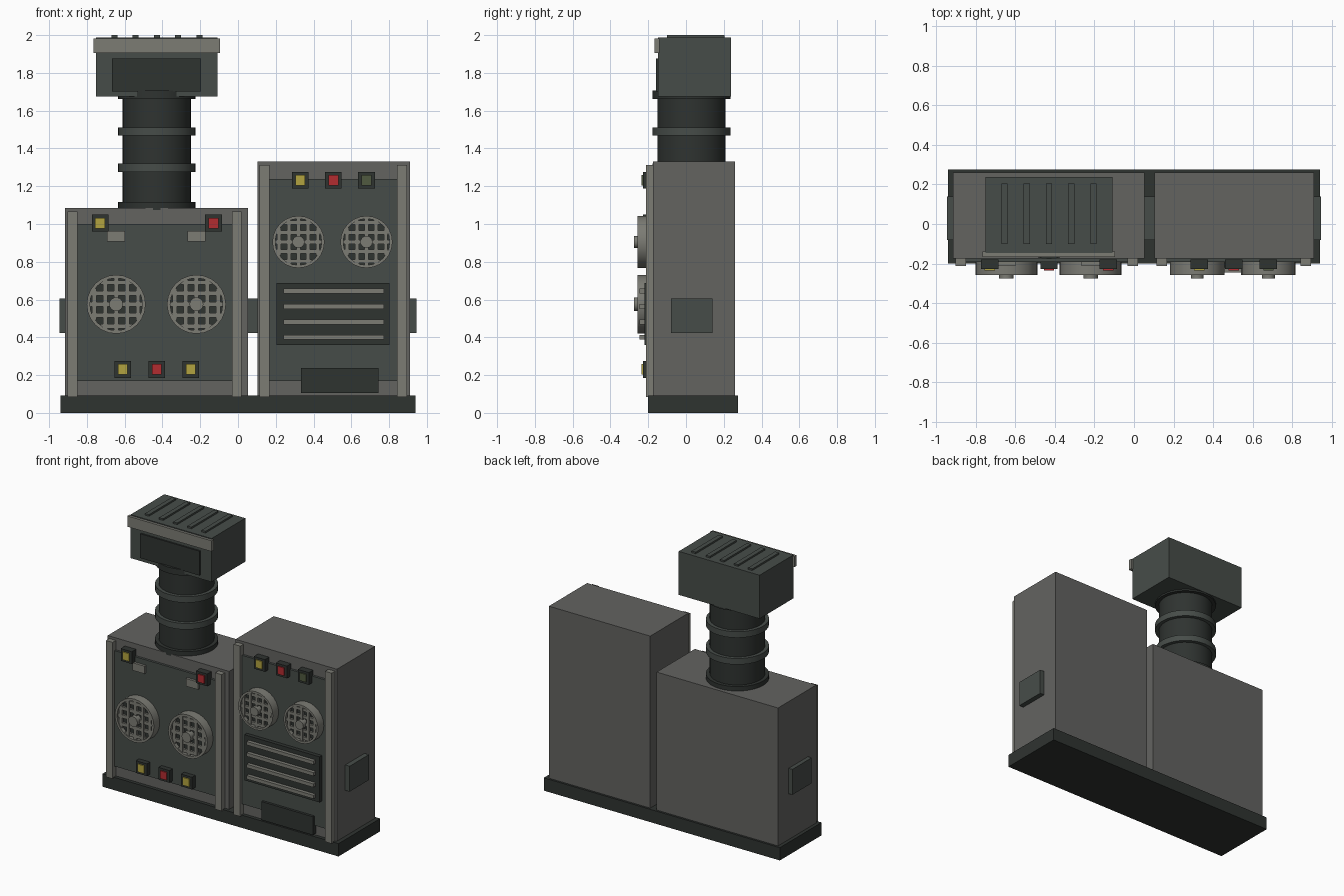
import bpy, math

if "Cube" in bpy.data.objects:
    bpy.data.objects.remove(bpy.data.objects["Cube"])


def mat(name, c):
    m = bpy.data.materials.new(name)
    m.diffuse_color = (*c, 1)
    m.use_nodes = True
    m.node_tree.nodes["Principled BSDF"].inputs["Base Color"].default_value = m.diffuse_color
    return m


BODY = mat("body_grey", (0.125, 0.125, 0.118))
PANEL = mat("panel_green_grey", (0.062, 0.073, 0.066))
DARK = mat("dark_grey", (0.028, 0.033, 0.030))
TRIM = mat("light_trim", (0.20, 0.20, 0.175))
YELLOW = mat("yellow_light", (0.45, 0.37, 0.05))
RED = mat("red_light", (0.45, 0.025, 0.03))
GREEN = mat("dim_green_light", (0.08, 0.10, 0.05))


def box(name, x, y, z, m):
    """Box from (min, max) ranges on each axis."""
    bpy.ops.mesh.primitive_cube_add(size=1, location=[(a + b) / 2 for a, b in (x, y, z)])
    o = bpy.context.object
    o.name = name
    o.scale = [b - a for a, b in (x, y, z)]
    bpy.ops.object.transform_apply(location=False, rotation=False, scale=True)
    o.data.materials.append(m)
    return o


def cyl(name, r, c, depth, m, front=False, sides=24):
    bpy.ops.mesh.primitive_cylinder_add(
        vertices=sides, radius=r, depth=depth, location=c,
        rotation=(math.pi / 2 if front else 0, 0, 0))
    o = bpy.context.object
    o.name = name
    o.data.materials.append(m)
    bpy.ops.object.shade_smooth_by_angle(angle=math.radians(35))
    return o


def ring(name, ro, ri, x, z, y0, y1, m, n=24):
    """Square-section ring facing the front."""
    verts, faces = [], []
    for i in range(n):
        a = 2 * math.pi * i / n
        for r, y in ((ro, y0), (ri, y0), (ri, y1), (ro, y1)):
            verts.append((x + r * math.cos(a), y, z + r * math.sin(a)))
        j = (i + 1) % n
        for k in range(4):
            l = (k + 1) % 4
            faces.append((4 * i + k, 4 * i + l, 4 * j + l, 4 * j + k))
    me = bpy.data.meshes.new(name)
    me.from_pydata(verts, [], faces)
    me.materials.append(m)
    o = bpy.data.objects.new(name, me)
    bpy.context.collection.objects.link(o)
    bpy.context.view_layer.objects.active = o
    bpy.ops.object.select_all(action='DESELECT')
    o.select_set(True)
    bpy.ops.object.shade_smooth_by_angle(angle=math.radians(35))


def fan(name, x, z, r):
    cyl(name + "_back", r * 0.95, (x, -0.205, z), 0.05, DARK, True)
    ring(name + "_rim", r, r * 0.89, x, z, -0.257, -0.18, TRIM)
    for i in range(-2, 3):
        d = i * r * 0.37
        h = math.sqrt((r * 0.91) ** 2 - d * d)
        w = r * 0.075
        box(name + "_bar_v", (x + d - w, x + d + w), (-0.25, -0.235), (z - h, z + h), TRIM)
        box(name + "_bar_h", (x - h, x + h), (-0.248, -0.233), (z + d - w, z + d + w), TRIM)
    cyl(name + "_hub", r * 0.235, (x, -0.25, z), 0.05, TRIM, True, 16)


def lamp(x, z, m):
    box("lamp_frame", (x - .044, x + .044), (-0.228, -0.18), (z - .044, z + .044), DARK)
    box("lamp_lens", (x - .026, x + .026), (-0.236, -0.22), (z - .028, z + .028), m)


def cabinet(name, x0, x1, top, panel_top, strips):
    box(name, (x0, x1), (-0.175, 0.26), (0.085, top), BODY)
    box(name + "_panel", (x0 + .06, x1 - .06), (-0.192, -0.17), (0.168, panel_top), PANEL)
    for s in strips:
        box(name + "_corner_strip", (s, s + .052), (-0.213, -0.17), (0.085, top - .018), TRIM)


# Plinth and cabinets
box("base", (-0.94, 0.94), (-0.2, 0.275), (0, 0.092), DARK)
cabinet("left_cabinet", -0.915, 0.052, 1.085, 1.0, (-0.902, -0.033))
cabinet("right_cabinet", 0.103, 0.91, 1.33, 1.238, (0.115, 0.843))

# Side boxes and the connector in the gap
for x in ((-0.945, -0.90), (0.04, 0.115), (0.90, 0.945)):
    box("side_box", x, (-0.08, 0.14), (0.422, 0.605), PANEL)

# Fans
for x in (-0.645, -0.22):
    fan("left_fan", x, 0.575, 0.156)
    box("fan_tag", (x - .048, x + .048), (-0.21, -0.18), (0.907, 0.962), TRIM)
for x in (0.32, 0.68):
    fan("right_fan", x, 0.905, 0.138)

# Indicator lamps
for x, z, m in ((-.73, 1.005, YELLOW), (-.13, 1.005, RED), (-.61, .23, YELLOW),
                (-.43, .23, RED), (-.25, .23, YELLOW), (.33, 1.232, YELLOW),
                (.505, 1.232, RED), (.68, 1.232, GREEN)):
    lamp(x, z, m)

# Louvre and lower vent of the right cabinet
box("louvre_back", (0.205, 0.803), (-0.22, -0.18), (0.36, 0.688), DARK)
for i in range(4):
    z = 0.40 + i * 0.0817
    box("louvre_slat", (0.24, 0.772), (-0.245, -0.21), (z - .0125, z + .0125), TRIM)
box("lower_vent", (0.333, 0.743), (-0.21, -0.17), (0.105, 0.237), DARK)

# Chimney pipe with flanges
CX, CY = -0.43, 0.029
cyl("chimney_pipe", 0.181, (CX, CY, 1.38), 0.62, DARK, sides=32)
for z in (1.095, 1.297, 1.49, 1.685):
    cyl("pipe_flange", 0.206, (CX, CY, z), 0.044, PANEL if z in (1.297, 1.49) else DARK, sides=32)

# Hood with brow, opening and top ribs
box("hood", (-0.752, -0.108), (-0.147, 0.237), (1.675, 1.988), PANEL)
box("hood_brow", (-0.765, -0.095), (-0.166, -0.14), (1.905, 1.982), TRIM)
box("hood_opening", (-0.668, -0.195), (-0.158, -0.14), (1.702, 1.877), DARK)
for i in range(5):
    x = CX + (i - 2) * 0.1125
    box("hood_rib", (x - .016, x + .016), (-0.1, 0.205), (1.98, 2.0), PANEL)
